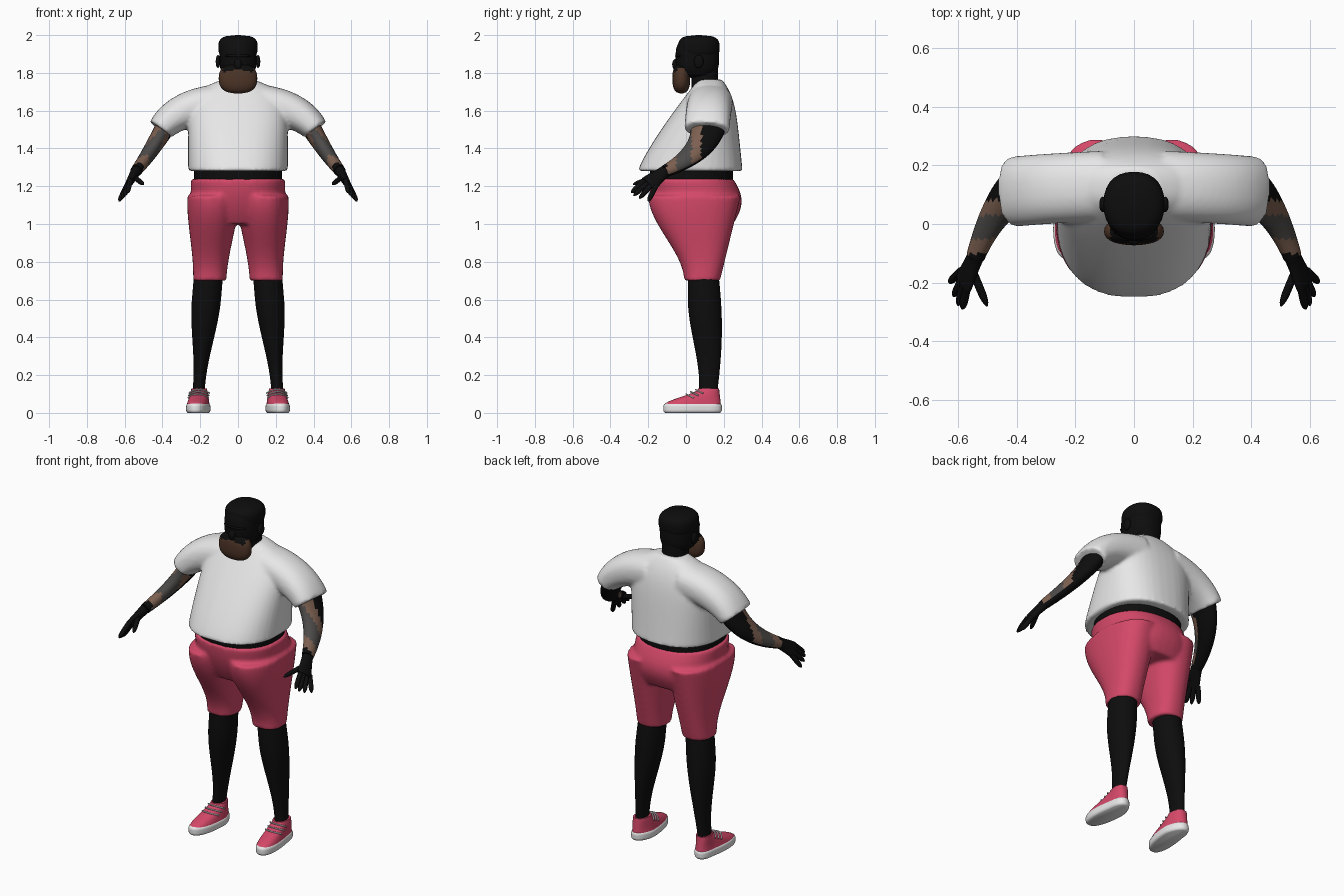
import bpy, bmesh
from math import sin, cos, pi, radians, copysign
from mathutils import Vector

cube = bpy.data.objects.get("Cube")
if cube:
    bpy.data.objects.remove(cube)

BOTH = (1, -1)
ONE = (1,)


def material(name, red, green, blue):
    mat = bpy.data.materials.new(name)
    mat.use_nodes = True
    mat.diffuse_color = (red, green, blue, 1)
    mat.node_tree.nodes["Principled BSDF"].inputs["Base Color"].default_value = mat.diffuse_color
    return mat


WHITE = material("white cloth", .8, .8, .8)
PINK = material("pink cloth", .66, .065, .14)
BLACK = material("black", .004, .004, .004)
BEARD = material("beard brown", .075, .035, .02)
SKIN = material("skin brown", .2, .115, .08)
GREY = material("tattoo grey", .075, .07, .066)


def smooth(t):
    t = min(max(t, 0), 1)
    return t * t * (3 - 2 * t)


def ellipse(centre, u, v, power, count):
    """Points of a rounded-square ring spanned by the half axes u and v."""
    ring = []
    for i in range(count):
        angle = 2 * pi * i / count
        c, s = cos(angle), sin(angle)
        ring.append(centre + u * copysign(abs(c) ** (2 / power), c)
                    + v * copysign(abs(s) ** (2 / power), s))
    return ring


def skin(bm, rings, sides):
    """Join rings into a capped tube, mirrored where both sides are wanted."""
    for side in sides:
        loops = [[bm.verts.new((p.x * side, p.y, p.z)) for p in ring] for ring in rings]
        for low, high in zip(loops, loops[1:]):
            for i in range(len(low)):
                bm.faces.new((low[i - 1], low[i], high[i], high[i - 1]))
        bm.faces.new(loops[0])
        bm.faces.new(loops[-1])


def stack(bm, bottom, top, shape, sides=ONE, power=2.3, steps=20, count=40):
    """Level rings; shape(t) gives centre x, half width, front y and back y."""
    rings = []
    for i in range(steps + 1):
        t = i / steps
        x, half, front, back = shape(t)
        centre = Vector((x, (front + back) / 2, bottom + (top - bottom) * t))
        rings.append(ellipse(centre, Vector((half, 0, 0)),
                             Vector((0, (back - front) / 2, 0)), power, count))
    skin(bm, rings, sides)


def pebble(bm, centre, size, power=2, sides=ONE):
    """Rounded block."""
    x, y, z = centre

    def shape(t):
        k = max((1 - abs(2 * t - 1) ** power) ** (1 / power), .1)
        return x, size[0] * k, y - size[1] * k, y + size[1] * k

    stack(bm, z - size[2], z + size[2], shape, sides, count=28)


def bend(bm, points, wide, thick, steps=14, count=24, power=2):
    """Tube on both sides along a Bezier curve; wide and thick are radii by t."""
    def at(t):
        row = [Vector(p) for p in points]
        while len(row) > 1:
            row = [a.lerp(b, t) for a, b in zip(row, row[1:])]
        return row[0]

    rings = []
    for i in range(steps + 1):
        t = i / steps
        along = (at(t + .01) - at(t - .01)).normalized()
        u = Vector((0, 1, 0))
        u = (u - along * u.dot(along)).normalized()
        rings.append(ellipse(at(t), u * wide(t), along.cross(u) * thick(t), power, count))
    skin(bm, rings, BOTH)


def finish(bm, name, mats, rule=None, fuse=False):
    bmesh.ops.recalc_face_normals(bm, faces=bm.faces)
    bm.normal_update()
    if rule:
        for face in bm.faces:
            face.material_index = rule(face.calc_center_median(), face.normal)
    mesh = bpy.data.meshes.new(name)
    bm.to_mesh(mesh)
    bm.free()
    for mat in mats:
        mesh.materials.append(mat)
    part = bpy.data.objects.new(name, mesh)
    bpy.context.collection.objects.link(part)
    if fuse:
        # Melt overlapping volumes into one soft garment
        remesh = part.modifiers.new("Fuse", 'REMESH')
        remesh.mode = 'VOXEL'
        remesh.voxel_size = .011
        remesh.use_smooth_shade = True
        part.modifiers.new("Soften", 'SMOOTH').iterations = 5
    else:
        bpy.ops.object.select_all(action='DESELECT')
        part.select_set(True)
        bpy.context.view_layer.objects.active = part
        bpy.ops.object.shade_smooth_by_angle(angle=radians(50))


# Shirt: big-bellied torso with drooping short sleeves
bm = bmesh.new()
stack(bm, 1.28, 1.765, lambda t: (0, .264 - .18 * t ** 8, -.255 + .32 * t ** 1.2,
                                  .3 - .05 * t - .06 * t ** 6), power=2.4)
bend(bm, [(.1, .13, 1.64), (.32, .12, 1.62), (.41, .11, 1.5)],
     lambda t: .12, lambda t: .1 - .03 * t * t, power=2.3)
finish(bm, "shirt", [WHITE], fuse=True)

# Black undershirt showing at the waist
bm = bmesh.new()
stack(bm, 1.2, 1.3, lambda t: (0, .233, -.19, .25), steps=1)
finish(bm, "waistband", [BLACK])

# Shorts: pelvis and two wide legs
bm = bmesh.new()
stack(bm, 1, 1.24, lambda t: (0, .25, -.2 + .08 * (1 - t) ** 2, .25 + .045 * sin(pi * t)))
stack(bm, .7, 1.15, lambda t: (.15 - .02 * t, .088 + .05 * smooth(t),
                               -.01 - .19 * smooth(t), .18 + .11 * t), BOTH)
finish(bm, "shorts", [PINK], fuse=True)


# Legs in black leggings, swelling from ankle to calf
def leg_shape(t):
    swell = smooth((t - .07) / .65)
    return .21 - .06 * t, .032 + .045 * swell, .07 - .06 * swell, .165 + .025 * sin(pi * t)


bm = bmesh.new()
stack(bm, .1, .8, leg_shape, BOTH, power=2)
finish(bm, "legs", [BLACK])


# Arms: black elbow and wrist, bare forearm with a grey tattooed middle
def arm_colour(c, normal):
    if c.y > .08 or c.y < -.1 or normal.z < -.5:
        return 0
    return 2 if -.05 < c.y < .03 else 1


wrist, knuckles = Vector((.54, -.11, 1.28)), Vector((.58, -.2, 1.21))
bm = bmesh.new()
bend(bm, [(.37, .12, 1.54), (.46, .11, 1.38), wrist],
     lambda t: .1 - .066 * t, lambda t: .055 - .025 * t, steps=28)
finish(bm, "arms", [BLACK, SKIN, GREY], arm_colour)

# Gloved hands: palm, four spread fingers and thumb
bm = bmesh.new()
bend(bm, [wrist, knuckles], lambda t: .033 + .016 * smooth(t), lambda t: .028 - .01 * t)


def finger(base, tip):
    radius = lambda t: .014 - .011 * t ** 8
    bend(bm, [base, tip], radius, radius, count=10)


for i in range(4):
    across = i / 3
    base = knuckles + Vector((.02 * across - .01, .06 * across - .02, .02 - .03 * across))
    tip = Vector((.585, -.29, 1.165)).lerp(Vector((.63, -.2, 1.12)), across)
    tip.y -= .02 * sin(pi * across)
    finger(base, tip)
finger(wrist.lerp(knuckles, .4), Vector((.5, -.28, 1.21)))
finish(bm, "hands", [BLACK])

# Neck and head with nose, brow and ears
bm = bmesh.new()
stack(bm, 1.68, 1.86, lambda t: (0, .07, .03, .17), steps=1)
pebble(bm, (0, .06, 1.88), (.098, .115, .11), power=3)
pebble(bm, (0, -.053, 1.845), (.02, .02, .03))
pebble(bm, (0, -.03, 1.89), (.07, .028, .012))
pebble(bm, (.106, .067, 1.86), (.012, .026, .035), sides=BOTH)
finish(bm, "head", [BLACK])

# Short flat-topped hair
bm = bmesh.new()
pebble(bm, (0, .068, 1.935), (.104, .11, .065), power=3)
finish(bm, "hair", [BLACK])

# Full beard with a dark moustache
bm = bmesh.new()
pebble(bm, (0, -.025, 1.77), (.102, .047, .08), power=2.5)
finish(bm, "beard", [BEARD, BLACK], lambda c, normal: int(c.z + abs(c.x) / 3 > 1.825
                                                          and abs(c.x) < .08))


# Shoes: white sole, pink upper and white laces, toes turned slightly out
def finish_shoes(bm, name, mat):
    for v in bm.verts:
        v.co.x += copysign((.1 - v.co.y) / 10, v.co.x)
    finish(bm, name, [mat])


def sole_shape(t):
    inset = .01 * (2 * t - 1) ** 4
    return .204, .062 - inset, inset - .12, .19 - inset


bm = bmesh.new()
stack(bm, 0, .05, sole_shape, BOTH)
finish_shoes(bm, "shoe_soles", WHITE)

bm = bmesh.new()
stack(bm, .04, .13, lambda t: (.204, .058 - .018 * t, -.115 + .18 * smooth(t), .185 - .01 * t), BOTH)
finish_shoes(bm, "shoe_uppers", PINK)

bm = bmesh.new()
for i in range(3):
    y, z = .025 * i, .08 + .012 * i
    bend(bm, [(.15, y + .04, z), (.204, y - .04, z + .04), (.258, y + .04, z)],
         lambda t: .004, lambda t: .004, count=8)
finish_shoes(bm, "shoe_laces", WHITE)
